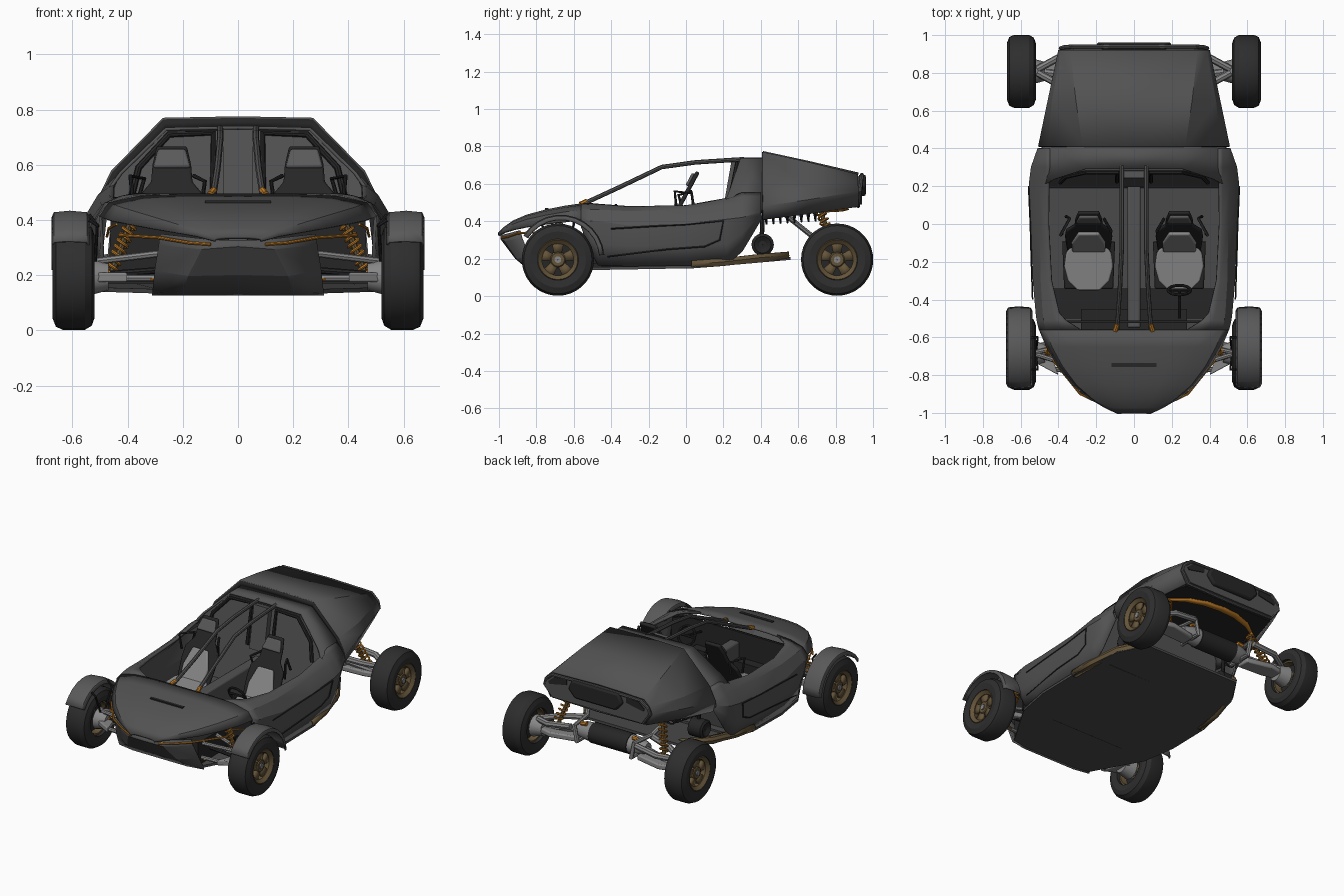
import bpy, bmesh, math
from mathutils import Matrix, Vector

if "Cube" in bpy.data.objects:
    bpy.data.objects.remove(bpy.data.objects["Cube"])


def material(name, r, g, b):
    m = bpy.data.materials.new(name)
    m.use_nodes = True
    m.diffuse_color = (r, g, b, 1)
    m.node_tree.nodes["Principled BSDF"].inputs["Base Color"].default_value = (r, g, b, 1)
    return m


BODY = material("body grey", .085, .085, .085)
BLACK = material("trim black", .019, .019, .019)
TYRE = material("tyre rubber", .027, .027, .027)
FLOOR = material("underside grey", .068, .068, .068)
FENDER = material("fender grey", .10, .10, .10)
BRONZE = material("bronze", .13, .09, .042)
ORANGE = material("orange", .55, .21, .02)
METAL = material("suspension metal", .24, .24, .24)
CUSHION = material("seat cushion", .25, .25, .25)


def finish(name, mesh, mat, mirror=True, thick=0, bevel=0, crease=28):
    """Shade, colour and link a mesh; the half at +x is mirrored to -x."""
    bm = bmesh.new()
    bm.from_mesh(mesh)
    bmesh.ops.recalc_face_normals(bm, faces=bm.faces)
    bm.to_mesh(mesh)
    bm.free()
    mesh.materials.clear()
    mesh.materials.append(mat)
    for p in mesh.polygons:
        p.use_smooth = True
        p.material_index = 0
    mesh.set_sharp_from_angle(angle=math.radians(crease))
    ob = bpy.data.objects.new(name, mesh)
    bpy.context.collection.objects.link(ob)
    if mirror:
        ob.modifiers.new("Mirror", 'MIRROR')
    if thick:
        mod = ob.modifiers.new("Solidify", 'SOLIDIFY')
        mod.thickness, mod.offset = thick, 0
    if bevel:
        mod = ob.modifiers.new("Bevel", 'BEVEL')
        mod.width, mod.segments = bevel, 2
    return ob


def make(name, verts, faces, mat, **kw):
    me = bpy.data.meshes.new(name)
    me.from_pydata([tuple(v) for v in verts], [], faces)
    return finish(name, me, mat, **kw)


def loft(name, rows, mat, thick=.012, ring=False, **kw):
    """Skin through rows of points; ring joins both the rows and their ends."""
    n, k = len(rows), len(rows[0])
    e = 0 if ring else 1
    faces = [(i * k + j, i * k + (j + 1) % k, (i + 1) % n * k + (j + 1) % k, (i + 1) % n * k + j)
             for i in range(n - e) for j in range(k - e)]
    return make(name, [p for r in rows for p in r], faces, mat, thick=thick, **kw)


def sections(stations):
    return [[(x, y, z) for x, z in pts] for y, pts in stations]


def prism(name, outline, depth, mat, loc=(0, 0, 0), tilt=0, both=False, **kw):
    """Extruded outline tilted about x; both adds the outline's other half."""
    if both:
        outline = outline + [(-x, y) for x, y in reversed(outline)]
    n = len(outline)
    mtx = Matrix.Translation(loc) @ Matrix.Rotation(math.radians(tilt), 4, 'X')
    verts = [mtx @ Vector((x, y, d)) for d in (0, depth) for x, y in outline]
    faces = [tuple(range(n)), tuple(range(n, 2 * n))]
    faces += [(i, (i + 1) % n, n + (i + 1) % n, n + i) for i in range(n)]
    return make(name, verts, faces, mat, **kw)


def box(name, x, y, z, mat, **kw):
    return prism(name, [(x[0], y[0]), (x[1], y[0]), (x[1], y[1]), (x[0], y[1])],
                 z[1] - z[0], mat, loc=(0, 0, z[0]), **kw)


def pipe(name, paths, r, mat, sides=2, **kw):
    cu = bpy.data.curves.new(name, 'CURVE')
    cu.dimensions, cu.bevel_depth, cu.bevel_resolution, cu.use_fill_caps = '3D', r, sides, True
    for path in paths:
        sp = cu.splines.new('POLY')
        sp.points.add(len(path) - 1)
        for p, co in zip(sp.points, path):
            p.co = (*co, 1)
    tmp = bpy.data.objects.new("tmp", cu)
    bpy.context.collection.objects.link(tmp)
    me = bpy.data.meshes.new_from_object(tmp.evaluated_get(bpy.context.evaluated_depsgraph_get()))
    bpy.data.objects.remove(tmp)
    return finish(name, me, mat, **kw)


def coil(name, a, b, r, turns, wire, mat):
    a, b = Vector(a), Vector(b)
    q = (b - a).to_track_quat('Z', 'Y')
    n = turns * 12
    path = [a.lerp(b, i / n) + q @ Vector((r * math.cos(i * math.pi / 6), r * math.sin(i * math.pi / 6), 0))
            for i in range(n + 1)]
    pipe(name, [path], wire, mat, sides=1)


def lathe(name, profile, y, z, mat, seg=36):
    turn = [2 * math.pi * i / seg for i in range(seg)]
    loft(name, [[(x, y + r * math.cos(t), z + r * math.sin(t)) for x, r in profile] for t in turn],
         mat, thick=0, ring=True)


# Hood and nose: each station is y, height, half width and side drop
hood = [(-1.0, .335, .08, .012), (-.97, .365, .14, .025), (-.92, .40, .22, .045), (-.85, .43, .30, .06),
        (-.75, .457, .375, .072), (-.65, .477, .43, .08), (-.56, .49, .465, .08)]
loft("hood", sections([(y, [(0, z), (w * .45, z), (w * .78, z - d * .12), (w, z - d * .4), (w * 1.07, z - d)])
                       for y, z, w, d in hood]), BODY)
loft("front_bumper", [
    [(0, -.985, .325), (.11, -.965, .33), (.28, -.89, .35)],
    [(0, -.985, .305), (.13, -.965, .295), (.285, -.88, .31)],
    [(0, -.91, .205), (.18, -.90, .20), (.30, -.845, .22)],
    [(0, -.82, .13), (.2, -.82, .13), (.31, -.80, .13)]], BODY, crease=5)
box("hood_slot", (-.12, .12), (-.755, -.735), (.455, .47), BLACK, mirror=False)
box("front_tub", (-.28, .28), (-.82, -.45), (.14, .30), BLACK, mirror=False)
pipe("nose_light_strip", [[(.10, -.985, .312), (.18, -.95, .318), (.285, -.90, .336), (.43, -.72, .345)],
                          [(.30, -.79, .185), (.39, -.75, .19)]], .006, ORANGE)
pipe("arch_edge_strip", [[(.44, -.70, .385), (.468, -.63, .37), (.475, -.58, .34)]], .005, ORANGE)

# Body sides with the rim round the cockpit
loft("body_side", sections([
    (-.56, [(.28, .49), (.38, .482), (.465, .459), (.498, .42), (.498, .40), (.495, .37)]),
    (-.51, [(.36, .492), (.42, .482), (.475, .458), (.51, .40), (.505, .33), (.49, .25)]),
    (-.47, [(.395, .488), (.43, .48), (.48, .458), (.515, .40), (.51, .28), (.48, .165)]),
    (-.30, [(.435, .475), (.455, .47), (.49, .45), (.53, .375), (.53, .27), (.50, .16)]),
    (0, [(.45, .48), (.465, .48), (.495, .46), (.54, .385), (.535, .27), (.505, .16)]),
    (.22, [(.45, .52), (.465, .515), (.505, .485), (.55, .41), (.535, .28), (.50, .17)]),
    (.30, [(.445, .55), (.465, .53), (.505, .485), (.54, .42), (.525, .34), (.50, .24)]),
    (.40, [(.445, .55), (.465, .53), (.495, .48), (.505, .45), (.495, .43), (.48, .41)])]), BODY)
pipe("door_seam", [[(.537, -.40, .36), (.545, -.15, .375), (.549, 0, .383), (.558, .2, .402), (.545, .18, .30),
                    (.54, .1, .265), (.54, -.1, .25), (.52, -.42, .21)]], .004, BLACK, sides=0)

# Roof hoop, dark mesh lip and rear cover
hoop_front = [(0, .29, .735), (.26, .29, .73), (.425, .235, .57), (.46, .215, .52), (.49, .21, .49)]
hoop_back = [(0, .41, .735), (.26, .41, .73), (.425, .41, .57), (.47, .41, .50), (.485, .41, .46)]
cover = [(.41, [(0, .77), (.27, .765), (.455, .575), (.502, .48), (.482, .41)]),
         (.65, [(0, .718), (.305, .712), (.43, .58), (.452, .515), (.425, .44)]),
         (.92, [(0, .655), (.335, .646), (.38, .605), (.395, .56), (.35, .48)])]
loft("roof_hoop", [hoop_front, hoop_back], BODY)
loft("mesh_lip", [hoop_back, sections(cover)[0]], BLACK, thick=.006)
loft("rear_cover", sections(cover), BODY, crease=14)
prism("tail_panel", [(.32, .64), (.37, .60), (.38, .56), (.33, .49)], .04, BODY,
      loc=(0, .94, 0), tilt=90, both=True, mirror=False)
prism("tail_vent", [(.17, .65), (.2, .59), (.15, .535)], .04, BLACK,
      loc=(0, .962, 0), tilt=90, both=True, mirror=False, bevel=.012)
prism("tail_lamps", [(.22, .635), (.31, .63), (.355, .59), (.345, .575), (.22, .60)], .008, BLACK,
      loc=(0, .945, 0), tilt=90)
pipe("tail_frame", [[(0, .94, .648), (.325, .94, .641), (.375, .935, .60), (.388, .93, .56), (.335, .92, .488),
                     (0, .92, .482)]], .011, BODY)
prism("cover_underside", [(.46, .42), (.42, .65), (.34, .91)], .01, BLACK, loc=(0, 0, .475), both=True, mirror=False)
loft("tail_light_band", [[(0, .83, .455), (.12, .82, .455), (.24, .785, .453), (.35, .72, .45)],
                         [(0, .87, .465), (.12, .86, .465), (.24, .82, .463), (.36, .73, .458)]], ORANGE, thick=.008)

# Rear bulkhead with framed panels, and the centre roof bars
prism("bulkhead", [(.48, 0), (.45, .33), (.425, .38), (.26, .54)], .012, BODY,
      loc=(0, .2, .19), tilt=80, both=True, mirror=False)
pipe("bulkhead_frame", [[(.09, .225, .46), (.09, .275, .715), (.25, .275, .71), (.36, .25, .59), (.39, .22, .47)]],
     .012, BLACK)
prism("bulkhead_column", [(.055, .26), (.055, .54)], .04, BODY, loc=(0, .19, .19), tilt=80, both=True, mirror=False)
pipe("roof_bars", [[(.09, -.56, .488), (.075, -.35, .585), (.065, -.13, .69), (.065, .05, .715), (.065, .31, .732)]],
     .012, BODY)
pipe("bar_markers", [[(.10, -.565, .492), (.088, -.53, .508)]], .013, ORANGE)

# Cockpit interior
box("cockpit_floor", (-.46, .46), (-.34, .25), (.175, .2), FLOOR, mirror=False)
box("footwell", (-.46, .46), (-.5, -.34), (.175, .2), BLACK, mirror=False)
prism("firewall", [(.47, .17), (.46, .43), (.36, .465)], .015, BLACK,
      loc=(0, -.51, 0), tilt=90, both=True, mirror=False)
box("centre_tunnel", (-.035, .035), (-.55, .27), (.19, .40), BODY, mirror=False, bevel=.01)
ring = [(.24 + .06 * math.cos(t * math.pi / 8), -.35 - .025 * math.sin(t * math.pi / 8),
         .43 + .055 * math.sin(t * math.pi / 8)) for t in range(17)]
pipe("steering_wheel", [ring, [(.18, -.35, .43), (.30, -.35, .43)], [(.24, -.35, .43), (.24, -.5, .40)]],
     .008, BLACK, mirror=False)


def seat_part(name, half, depth, loc, tilt, mat):
    full = half + [(-x, y) for x, y in reversed(half)]
    prism(name, full, depth, mat, loc=loc, tilt=tilt, bevel=.008, mirror=False)


for side, x in (("left", .24), ("right", -.24)):
    back, pad = (x, -.15, .24), (x, -.165, .25)
    seat_part(side + "_seat_back", [(.11, 0), (.125, .2), (.12, .27), (.075, .33), (.07, .4), (.055, .475)],
              .022, back, 62, BLACK)
    seat_part(side + "_seat_back_pad", [(.085, .02), (.09, .16), (.055, .27)], .022, pad, 62, CUSHION)
    seat_part(side + "_headrest", [(.068, .38), (.05, .455)], .018, pad, 62, FENDER)
    seat_part(side + "_seat_base", [(.13, 0), (.14, .25)], .05, (x, -.34, .2), 5, BLACK)
    seat_part(side + "_seat_cushion", [(.06, 0), (.11, .05), (.13, .13), (.12, .2), (.08, .25)], .05,
              (x, -.345, .25), 8, CUSHION)
pipe("shoulder_loops", [[(.38, -.05, .46), (.39, -.06, .56), (.34, .03, .55), (.36, .04, .48)],
                        [(.13, -.02, .47), (.12, -.04, .54), (.16, .03, .56)]], .008, BLACK)

# Flat floor swept up at the rear, with bronze sills
floor = prism("floor_pan", [(.29, -.82), (.49, -.48), (.53, -.25), (.53, .05), (.47, .38), (.36, .56)], .016, FLOOR,
              loc=(0, 0, .132), both=True, mirror=False)
for v in floor.data.vertices:
    v.co.z += max(0, v.co.y - .05) * .07 + max(0, v.co.y + .9) * .018
loft("bronze_sill", [[(x - .03, y, z), (x, y, z), (x + .008, y, z + .018), (x, y, z + .034), (x - .03, y, z + .034)]
                     for x, y, z in [(.525, .03, .152), (.51, .2, .165), (.465, .39, .187), (.36, .55, .20)]],
     BRONZE, thick=.008)

# Wheels
for place, y in (("front", -.685), ("rear", .808)):
    z = .195
    lathe(place + "_tyres", [(.528, .11), (.52, .15), (.53, .178), (.555, .193), (.635, .193), (.66, .182),
                             (.673, .15), (.667, .11)], y, z, TYRE)
    lathe(place + "_rims", [(.55, .114), (.655, .114), (.668, .106), (.65, .085), (.55, .1)], y, z, BRONZE)
    lathe(place + "_rim_backs", [(.59, .105), (.61, .105), (.61, .001), (.59, .001)], y, z, BLACK)
    lathe(place + "_hubs", [(.59, .045), (.64, .045), (.65, .035), (.65, .001), (.59, .001)], y, z, BRONZE)
    lathe(place + "_hub_caps", [(.6, .018), (.658, .018), (.658, .001), (.6, .001)], y, z, METAL, seg=12)
    lathe(place + "_uprights", [(.47, .05), (.545, .07), (.56, .001), (.47, .001)], y, z, METAL, seg=16)
    for i in range(5):
        u = Vector((0, math.cos(math.pi * (.5 + .4 * i)), math.sin(math.pi * (.5 + .4 * i))))
        w = Vector((0, -u.z, u.y))
        c = Vector((.635, y, z))
        loft(f"{place}_spokes_{i + 1}", [[c + u * .03 - w * .02, c + u * .03 + w * .02],
                                         [c + u * .098 - w * .034, c + u * .098 + w * .034]], BRONZE, thick=.02)

# Front fenders
arc = [math.radians(5 + 13 * i) for i in range(12)]
loft("front_fenders", [[(x, -.67 + r * math.cos(t), .2 + r * math.sin(t))
                        for x, r in ((.54, .208), (.55, .226), (.61, .231), (.665, .226), (.673, .208))]
                       for t in arc], FENDER, thick=.008)
pipe("fender_stays", [[(.52, -.685, .2), (.51, -.60, .38), (.54, -.60, .42)],
                      [(.52, -.685, .2), (.51, -.77, .38), (.54, -.77, .40)]], .006, BLACK)

# Front suspension
prism("front_lower_arms", [(.40, -.80), (.53, -.73), (.53, -.64), (.40, -.60), (.44, -.685)], .035, METAL,
      loc=(0, 0, .175), bevel=.006)
pipe("front_arms", [[(.27, -.60, .19), (.42, -.63, .19)], [(.27, -.78, .19), (.42, -.77, .19)],
                    [(.27, -.62, .28), (.52, -.68, .25)], [(.27, -.77, .28), (.52, -.69, .25)]], .013, METAL)
pipe("front_halfshafts", [[(.26, -.685, .22), (.52, -.685, .2)]], .012, BLACK)
coil("front_springs", (.465, -.67, .21), (.39, -.67, .38), .022, 8, .006, ORANGE)
pipe("front_dampers", [[(.465, -.67, .19), (.39, -.67, .39)]], .012, BRONZE)

# Rear drive unit, suspension and coolers
lathe("rear_motor", [(0, .065), (.14, .065), (.14, .001), (0, .001)], .77, .24, BLACK, seg=24)
lathe("rear_gear_housings", [(.14, .06), (.2, .055), (.26, .035), (.26, .001), (.14, .001)], .77, .24, METAL, seg=16)
prism("rear_lower_arms", [(.22, .74), (.40, .75), (.52, .78), (.52, .84), (.40, .87), (.22, .83)],
      .035, METAL, loc=(0, 0, .175), bevel=.008)
pipe("rear_arms", [[(.24, .70, .29), (.40, .74, .27), (.51, .80, .25)],
                   [(.24, .87, .29), (.40, .88, .27), (.51, .82, .25)],
                   [(.22, .77, .24), (.51, .808, .195)]], .02, METAL)
pipe("rear_subframe", [[(.2, .70, .20), (.2, .86, .20), (.22, .86, .30), (.24, .70, .30), (.34, .50, .46)]],
     .015, METAL)
coil("rear_springs", (.40, .80, .24), (.33, .72, .45), .024, 8, .006, ORANGE)
pipe("rear_dampers", [[(.40, .80, .20), (.33, .72, .46)]], .012, BRONZE)
pipe("motor_cable_clips", [[(.17, .80, .30), (.21, .80, .295)]], .014, ORANGE)
coil("cooling_coils", (.42, .40, .42), (.37, .70, .44), .035, 8, .006, BLACK)
lathe("side_coolers", [(.34, .06), (.43, .06), (.44, .045), (.425, .02), (.425, .001), (.34, .001)],
      .41, .275, BLACK, seg=16)
pipe("cooler_stays", [[(.38, .40, .19), (.38, .41, .43)]], .012, BLACK)
